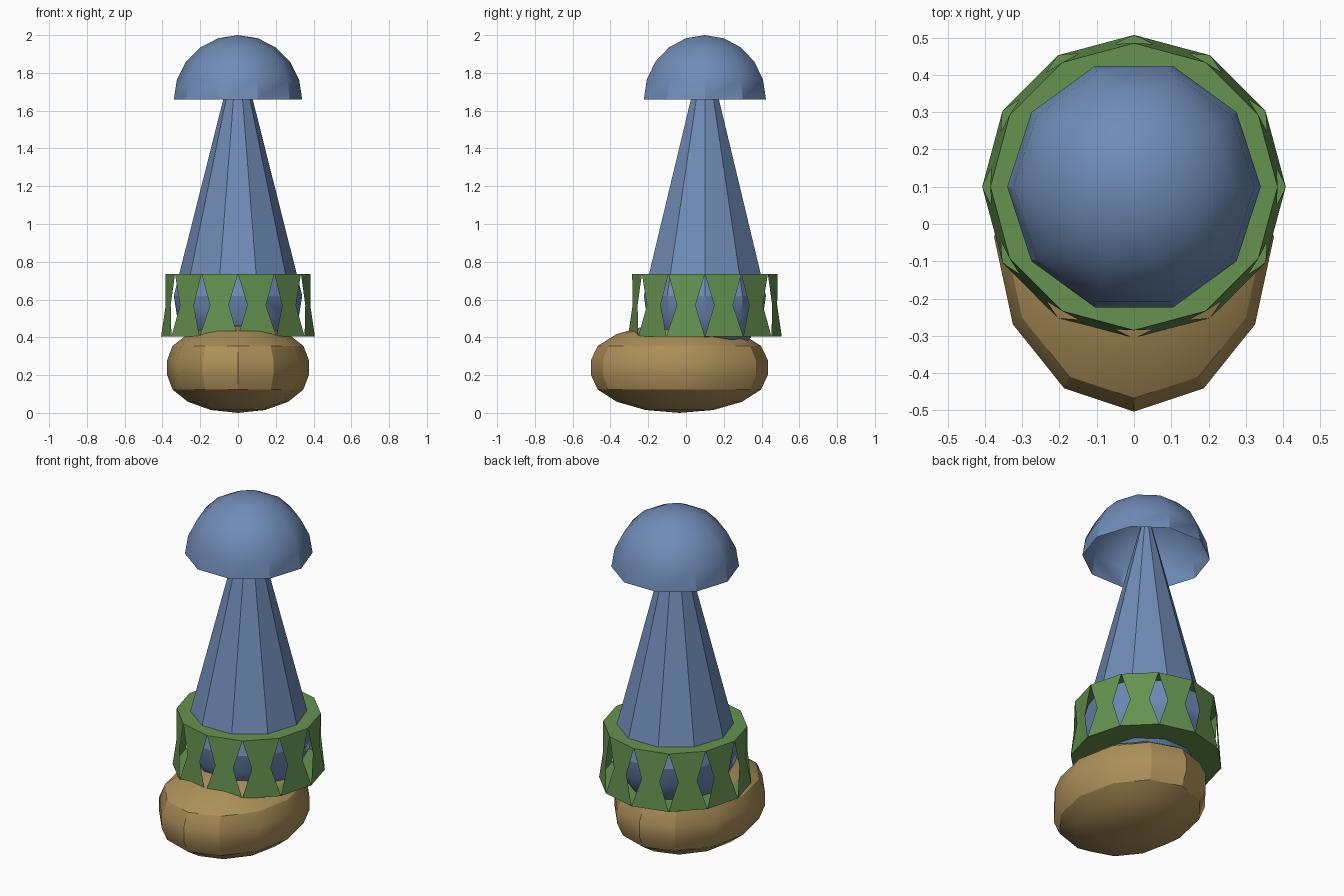
import bpy, bmesh, math
from math import sin, cos, pi

if "Cube" in bpy.data.objects:
    bpy.data.objects.remove(bpy.data.objects["Cube"])


def material(name, rgb):
    m = bpy.data.materials.new(name)
    m.diffuse_color = (*rgb, 1)
    m.use_nodes = True
    m.node_tree.nodes["Principled BSDF"].inputs["Base Color"].default_value = m.diffuse_color
    return m


BLUE = material("blue", (0.16, 0.26, 0.47))
GREEN = material("green", (0.13, 0.29, 0.08))
TAN = material("tan", (0.42, 0.28, 0.10))


def finish(bm, name, mat, smooth=None):
    bmesh.ops.recalc_face_normals(bm, faces=bm.faces[:])
    me = bpy.data.meshes.new(name)
    bm.to_mesh(me)
    bm.free()
    me.materials.append(mat)
    ob = bpy.data.objects.new(name, me)
    bpy.context.collection.objects.link(ob)
    if smooth:
        bpy.ops.object.select_all(action='DESELECT')
        ob.select_set(True)
        bpy.context.view_layer.objects.active = ob
        bpy.ops.object.shade_smooth_by_angle(angle=math.radians(smooth))
    return ob


def ring(bm, n, rx, ry, cy, z):
    return [bm.verts.new((rx * cos(2 * pi * i / n), cy + ry * sin(2 * pi * i / n), z))
            for i in range(n)]


def lathe(name, mat, profile, n, cy, stretch=1, smooth=None):
    """Revolve (radius, z) points; zero radius makes a pole."""
    bm = bmesh.new()
    prev = None
    for r, z in profile:
        if r < 1e-4:
            cur = [bm.verts.new((0, cy, z))] * n
        else:
            cur = ring(bm, n, r, r * stretch, cy, z)
        if prev:
            for i in range(n):
                j = (i + 1) % n
                quad = [prev[i], prev[j], cur[j], cur[i]]
                bm.faces.new(list(dict.fromkeys(quad)))
        prev = cur
    return finish(bm, name, mat, smooth)


def arc(r, h, z, steps):
    """Quarter ellipse from the rim (r, z) to the pole (0, z + h)."""
    return [(r * cos(pi / 2 * k / steps), z + h * sin(pi / 2 * k / steps))
            for k in range(steps + 1)]


CY = 0.10

# Foot: two half ellipsoids joined by a straight band
lathe("foot", TAN, arc(0.375, -0.20, 0.20, 4)[::-1] + arc(0.375, 0.195, 0.28, 4),
      12, -0.035, stretch=0.468 / 0.375, smooth=29)

# Body: rounded bowl below, tall cone above
lathe("body_bowl", BLUE, arc(0.34, -0.34, 0.62, 5), 10, CY, smooth=35)
lathe("body_cone", BLUE, [(0.34, 0.62), (0, 1.97)], 10, CY)

# Cap: open half sphere
lathe("cap_dome", BLUE, arc(0.34, 0.34, 1.66, 5), 10, CY, smooth=35)

# Collar: flat top and bottom rims joined by hourglass panels
N = 12
bm = bmesh.new()
bot = ring(bm, N, 0.407, 0.407, CY, 0.405)
top = ring(bm, N, 0.385, 0.385, CY, 0.735)
for outer, r, z in ((bot, 0.22, 0.405), (top, 0.28, 0.735)):
    inner = ring(bm, N, r, r, CY, z)
    for i in range(N):
        j = (i + 1) % N
        bm.faces.new((outer[i], outer[j], inner[j], inner[i]))
for i in range(N):
    j = (i + 1) % N
    a, b = (bot[i].co + top[i].co) / 2, (bot[j].co + top[j].co) / 2
    wa, wb = bm.verts.new(a.lerp(b, 0.25)), bm.verts.new(a.lerp(b, 0.75))
    bm.faces.new((bot[i], bot[j], wb, wa))
    bm.faces.new((wa, wb, top[j], top[i]))
finish(bm, "collar", GREEN)
